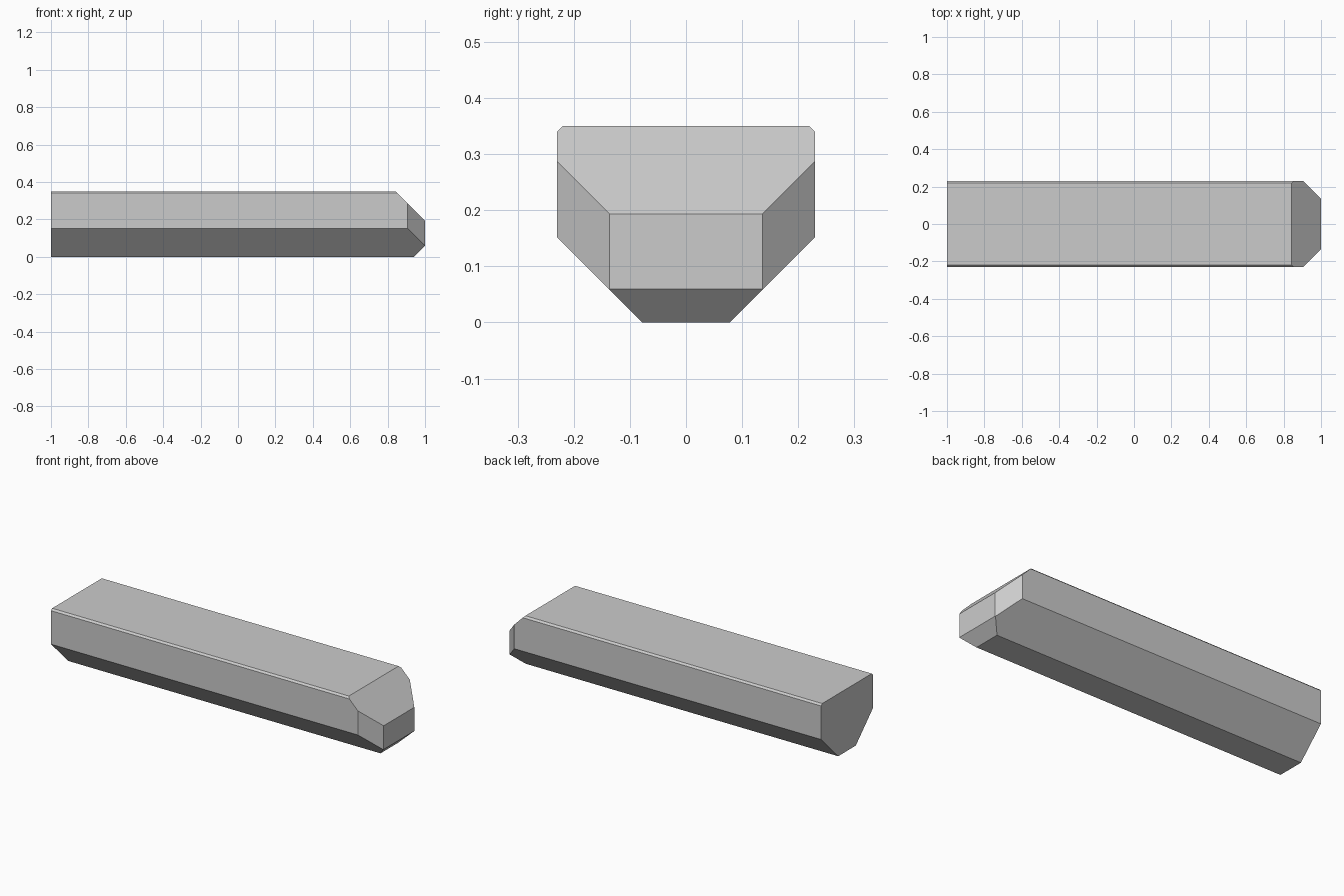
import bpy, bmesh
from mathutils import Vector

if "Cube" in bpy.data.objects:
    bpy.data.objects.remove(bpy.data.objects["Cube"])

LENGTH, HALF_W, HEIGHT = 2.0, 0.23, 0.35


def cut(bm, point, normal):
    """Slice off everything beyond a plane and cap the opening."""
    geom = bm.verts[:] + bm.edges[:] + bm.faces[:]
    res = bmesh.ops.bisect_plane(bm, geom=geom, dist=1e-6, plane_co=Vector(point),
                                 plane_no=Vector(normal), clear_outer=True)
    edges = [e for e in res["geom_cut"] if isinstance(e, bmesh.types.BMEdge)]
    bmesh.ops.contextual_create(bm, geom=edges)


# Rectangular blank standing on the ground
bm = bmesh.new()
bmesh.ops.create_cube(bm, size=1)
bmesh.ops.scale(bm, vec=(LENGTH, 2 * HALF_W, HEIGHT), verts=bm.verts)
bmesh.ops.translate(bm, vec=(0, 0, HEIGHT / 2), verts=bm.verts)

# Long edges: wide lower bevels and thin upper bevels
for s in (-1, 1):
    cut(bm, (0, s * 0.078, 0), (0, s, -1))
    cut(bm, (0, s * 0.22, HEIGHT), (0, s, 1))

# Nose: top slope, bottom slope and both cheeks
cut(bm, (1, 0, 0.193), (1, 0, 1))
cut(bm, (1, 0, 0.06), (1, 0, -1))
for s in (-1, 1):
    cut(bm, (1, s * 0.136, 0), (1, s, 0))

bmesh.ops.remove_doubles(bm, verts=bm.verts, dist=1e-5)
bmesh.ops.recalc_face_normals(bm, faces=bm.faces)

mesh = bpy.data.meshes.new("bevelled_bar")
bm.to_mesh(mesh)
bm.free()
bar = bpy.data.objects.new("bevelled_bar", mesh)
bpy.context.collection.objects.link(bar)
